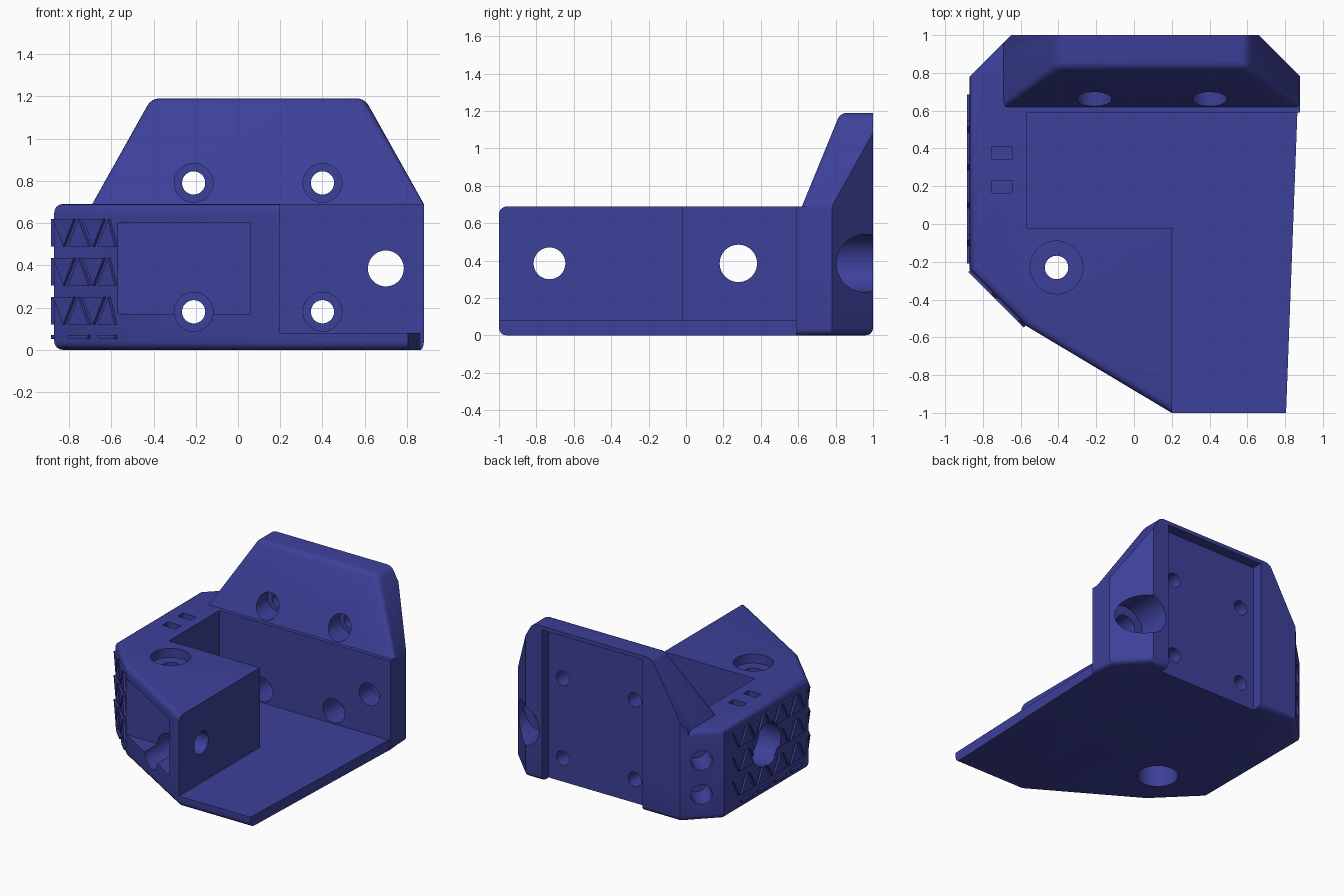
import bpy, bmesh, math
from mathutils import Vector

if "Cube" in bpy.data.objects:
    bpy.data.objects.remove(bpy.data.objects["Cube"])

blue = bpy.data.materials.new("indigo_plastic")
blue.diffuse_color = (0.046, 0.052, 0.32, 1)
blue.use_nodes = True
blue.node_tree.nodes["Principled BSDF"].inputs["Base Color"].default_value = blue.diffuse_color


def make(name, bm):
    bmesh.ops.recalc_face_normals(bm, faces=bm.faces)
    me = bpy.data.meshes.new(name)
    bm.to_mesh(me)
    bm.free()
    me.materials.append(blue)
    ob = bpy.data.objects.new(name, me)
    bpy.context.collection.objects.link(ob)
    return ob


def prism(bm, pts, offset):
    """Extrude a polygon of 3D points along an offset."""
    vs = [bm.verts.new(p) for p in pts]
    f = bm.faces.new(vs)
    ext = bmesh.ops.extrude_face_region(bm, geom=[f])
    bmesh.ops.translate(bm, vec=offset, verts=[
        v for v in ext["geom"] if isinstance(v, bmesh.types.BMVert)])


def box(x0, x1, y0, y1, z0, z1):
    bm = bmesh.new()
    prism(bm, [(x0, y0, z0), (x1, y0, z0), (x1, y1, z0), (x0, y1, z0)], (0, 0, z1 - z0))
    return make("cutter", bm)


def rod(a, b, r):
    """Cylinder from a to b."""
    a, b = Vector(a), Vector(b)
    bm = bmesh.new()
    bmesh.ops.create_cone(bm, cap_ends=True, segments=40, radius1=r, radius2=r,
                          depth=(b - a).length)
    rot = (b - a).to_track_quat('Z', 'Y').to_matrix()
    bmesh.ops.rotate(bm, matrix=rot, verts=bm.verts)
    bmesh.ops.translate(bm, vec=(a + b) / 2, verts=bm.verts)
    return make("cutter", bm)


def combine(ob, others, op):
    """Apply booleans, then remove the helper objects."""
    for o in others:
        m = ob.modifiers.new("bool", 'BOOLEAN')
        m.operation, m.solver, m.object = op, 'EXACT', o
    dg = bpy.context.evaluated_depsgraph_get()
    me = bpy.data.meshes.new_from_object(ob.evaluated_get(dg))
    ob.modifiers.clear()
    ob.data = me
    for o in others:
        bpy.data.objects.remove(o)


# Main body: footprint with rounded top and bottom rims
H = 0.69
outline = [(-0.87, 0.78), (-0.65, 1), (0.66, 1), (0.88, 0.78), (0.88, 0.59),
           (0.865, 0.59), (0.805, -1), (0.2, -1), (-0.57, -0.54), (-0.87, -0.24)]
bm = bmesh.new()
prism(bm, [(x, y, 0) for x, y in outline], (0, 0, H))


def rounded(e):
    a, b = e.verts[0].co, e.verts[1].co
    if abs(a.z - b.z) > 0.1:
        return False
    if a.x > 0.8 and b.x > 0.8:          # right-hand edges stay sharp at the top
        return a.z < 0.1 and min(a.y, b.y) > 0.58 and max(a.y, b.y) > 0.7
    return True


bmesh.ops.bevel(bm, geom=[e for e in bm.edges if rounded(e)], offset=0.04,
                segments=4, profile=0.5, affect='EDGES')
body = make("bracket_body", bm)

# Upright back plate: block trimmed by slanted planes
bm = bmesh.new()
prism(bm, [(-0.69, 0.3), (-0.69, 0.69), (-0.41, 1.19), (0.6, 1.19), (0.88, 0.69),
           (0.88, 0.3)] and [(x, 0.61, z) for x, z in
          [(-0.69, 0.3), (-0.69, 0.69), (-0.41, 1.19), (0.6, 1.19), (0.88, 0.69), (0.88, 0.3)]],
      (0, 0.39, 0))
for co, no in [((0, 0.62, 0.69), (0, -0.5, 0.205)),
               ((0.66, 1, 0), (1, 1, 0)), ((-0.65, 1, 0), (-1, 1, 0))]:
    bmesh.ops.bisect_plane(bm, geom=bm.verts[:] + bm.edges[:] + bm.faces[:], dist=1e-5,
                           plane_co=co, plane_no=no, clear_outer=True)
    bmesh.ops.holes_fill(bm, edges=[e for e in bm.edges if e.is_boundary], sides=0)
soft = [e for e in bm.edges
        if sum(v.co.z for v in e.verts) / 2 > 0.8
        and min(v.co.y for v in e.verts) < 0.97
        and (max(v.co.y for v in e.verts) < 0.95 or min(v.co.z for v in e.verts) > 1.1)]
bmesh.ops.bevel(bm, geom=soft, offset=0.035, segments=4, profile=0.5, affect='EDGES')
plate = make("back_plate", bm)
combine(body, [plate], 'UNION')

cuts = [
    box(-0.57, 1.2, -0.02, 0.59, 0.08, 1.5),       # rear tray
    box(0.2, 1.2, -1.2, 0.1, 0.08, 1.5),           # front tray
    box(-0.57, 0.06, -1.3, -0.54, 0.17, 0.60),     # pocket in slanted front wall
    box(-0.33, 0.52, 0.92, 1.2, -0.1, 1.16),       # rail recess in the back
]
# Four back-plate screw holes with counterbores
for x in (-0.21, 0.4):
    for z in (0.18, 0.79):
        start = -1.2 if (x < 0 and z < 0.5) else 0.45
        cuts += [rod((x, 0.4, z), (x, 1.1, z), 0.055),
                 rod((x, start, z), (x, 0.79, z), 0.092)]
# Corner hole through the back wall, counterbored from behind
cuts += [rod((0.7, 0.4, 0.385), (0.7, 1.2, 0.385), 0.085),
         rod((0.7, 0.74, 0.385), (0.7, 1.2, 0.385), 0.155)]
# Vertical screw hole, counterbored both ends
cuts += [rod((-0.41, -0.23, -0.1), (-0.41, -0.23, 0.9), 0.062),
         rod((-0.41, -0.23, 0.62), (-0.41, -0.23, 0.9), 0.14),
         rod((-0.41, -0.23, -0.1), (-0.41, -0.23, 0.3), 0.145)]
# Side holes: front block and left wall
cuts += [rod((0, -0.73, 0.385), (0.4, -0.73, 0.385), 0.085),
         rod((-1, 0.28, 0.385), (-0.4, 0.28, 0.385), 0.1),
         rod((-1, 0.28, 0.385), (-0.7, 0.28, 0.385), 0.165)]
# Tie slots on top and two holes in the rear left chamfer
cuts += [box(-0.755, -0.645, y, y + 0.065, 0.58, 0.9) for y in (0.165, 0.345)]
cuts += [rod((-0.86, 0.995, z), (-0.61, 0.745, z), 0.075) for z in (0.20, 0.46)]
combine(body, cuts, 'DIFFERENCE')


# Raised triangle grip pattern
def grip(name, origin, along, length, normal):
    o, d, n = Vector(origin), Vector(along).normalized(), Vector(normal).normalized()
    bm = bmesh.new()

    def raised(uz):
        pts = [o + d * min(max(u, 0), length) + Vector((0, 0, z)) - n * 0.01 for u, z in uz]
        prism(bm, pts, n * 0.025)

    for k in range(int(length / 0.1 + 0.01)):
        u = 0.075 + 0.1 * k
        for z in (0.12, 0.305, 0.49):
            lo, hi = (z, z + 0.13) if k % 2 else (z + 0.13, z)
            raised([(u - 0.07, lo), (u + 0.07, lo), (u, hi)])
        if k % 2:
            raised([(u - 0.07, 0.07), (u + 0.07, 0.07), (u + 0.06, 0.05), (u - 0.06, 0.05)])
    return make(name, bm)


side_grip = grip("side_grip", (-0.87, 0.69, 0), (0, -1, 0), 0.9, (-1, 0, 0))
combine(side_grip, [rod((-1, 0.28, 0.385), (-0.4, 0.28, 0.385), 0.165)], 'DIFFERENCE')
corner_grip = grip("corner_grip", (-0.87, -0.24, 0), (1, -1, 0), 0.42, (-1, -1, 0))

# Smooth the rounded surfaces, keep edges crisp
bpy.ops.object.select_all(action='DESELECT')
body.select_set(True)
bpy.context.view_layer.objects.active = body
bpy.ops.object.shade_smooth_by_angle(angle=math.radians(30))
